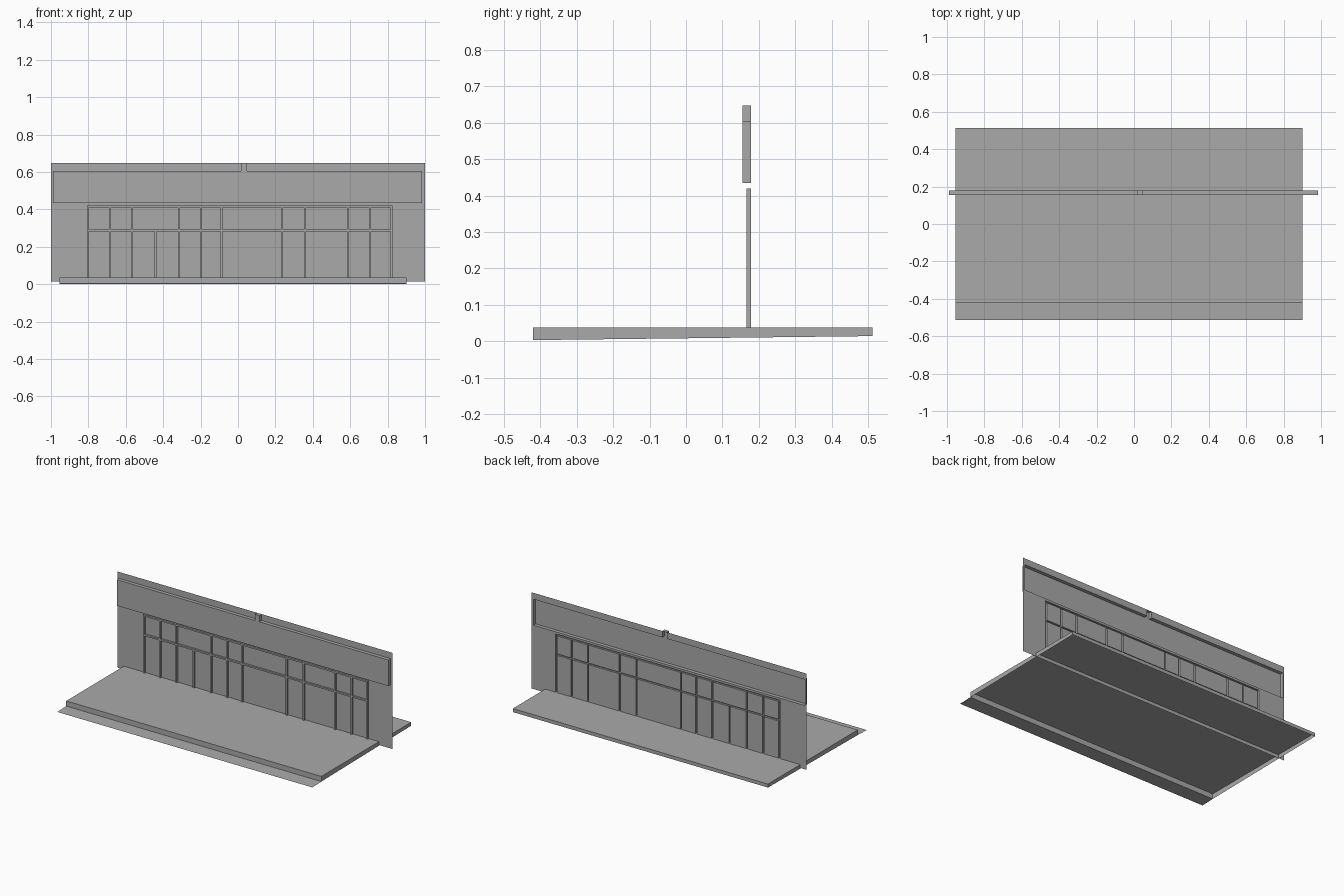
import bpy, bmesh

if "Cube" in bpy.data.objects:
    bpy.data.objects.remove(bpy.data.objects["Cube"])

# One flat grey for the whole model
grey = bpy.data.materials.new("plain_grey")
grey.diffuse_color = (0.40, 0.40, 0.40, 1.0)
grey.use_nodes = True
grey.node_tree.nodes["Principled BSDF"].inputs["Base Color"].default_value = grey.diffuse_color


def add_object(name, bm):
    bmesh.ops.remove_doubles(bm, verts=bm.verts, dist=1e-5)
    mesh = bpy.data.meshes.new(name)
    bm.to_mesh(mesh)
    bm.free()
    mesh.materials.append(grey)
    ob = bpy.data.objects.new(name, mesh)
    bpy.context.collection.objects.link(ob)
    return ob


def face(bm, *points):
    return bm.faces.new([bm.verts.new(p) for p in points])


# Facade: a thin sheet with the fascia and window bars pressed forward
WALL_Y, BAR_Y, FASCIA_Y = 0.178, 0.166, 0.155
BAR = 0.010
Z_SLAB, Z_RAIL, Z_HEAD, Z_TOP = 0.037, 0.282, 0.410, 0.647
Z_FASCIA = (0.434, 0.605)
X_FASCIA = (-0.99, 0.985)
X_TAB = (0.015, 0.048)
MULLIONS = [-0.807, -0.690, -0.572, -0.446, -0.320, -0.203,
            -0.093, 0.230, 0.353, 0.583, 0.701, 0.815]
HALF_MULLION = MULLIONS[3]           # stops at the transom rail


def depth(x, z):
    """Front position of the facade skin at a point."""
    if Z_FASCIA[0] < z < Z_FASCIA[1] and X_FASCIA[0] < x < X_FASCIA[1]:
        return FASCIA_Y
    if z > Z_FASCIA[1] and X_TAB[0] < x < X_TAB[1]:
        return FASCIA_Y
    if Z_SLAB < z < Z_HEAD + BAR and MULLIONS[0] < x < MULLIONS[-1] + BAR:
        if z > Z_HEAD or Z_RAIL < z < Z_RAIL + BAR:
            return BAR_Y
        for m in MULLIONS:
            if m < x < m + BAR and (m != HALF_MULLION or z < Z_RAIL):
                return BAR_Y
    return WALL_Y


xs = sorted([-1, 1, *X_FASCIA, *X_TAB] + MULLIONS + [m + BAR for m in MULLIONS])
zs = [0.015, Z_SLAB, Z_RAIL, Z_RAIL + BAR, Z_HEAD, Z_HEAD + BAR, *Z_FASCIA, Z_TOP]
nx, nz = len(xs) - 1, len(zs) - 1


def cell(i, j):
    if not (0 <= i < nx and 0 <= j < nz):
        return WALL_Y
    return depth((xs[i] + xs[i + 1]) / 2, (zs[j] + zs[j + 1]) / 2)


bm = bmesh.new()
for i in range(nx + 1):
    for j in range(nz + 1):
        d = cell(i, j)
        if i < nx and j < nz:
            x0, x1, z0, z1 = xs[i], xs[i + 1], zs[j], zs[j + 1]
            face(bm, (x0, d, z0), (x1, d, z0), (x1, d, z1), (x0, d, z1))
        # returns between neighbouring cells of different depth
        left, below = cell(i - 1, j), cell(i, j - 1)
        if left != d:
            x, z0, z1 = xs[i], zs[j], zs[j + 1]
            face(bm, (x, left, z0), (x, d, z0), (x, d, z1), (x, left, z1))
        if below != d:
            x0, x1, z = xs[i], xs[i + 1], zs[j]
            face(bm, (x0, below, z), (x1, below, z), (x1, d, z), (x0, d, z))
bmesh.ops.remove_doubles(bm, verts=bm.verts, dist=1e-5)
bmesh.ops.dissolve_limit(bm, angle_limit=0.01, verts=bm.verts, edges=bm.edges)
add_object("facade_wall", bm)

# Floor slab: open underneath, its skirt following the gently sloping ground
X0, X1, Y0, Y1 = -0.955, 0.90, -0.42, 0.513
bm = bmesh.new()
corners = [(X0, Y0, 0.003), (X1, Y0, 0.003), (X1, Y1, 0.014), (X0, Y1, 0.014)]
top = [(x, y, Z_SLAB) for x, y, z in corners]
face(bm, *top)
for k in range(4):
    n = (k + 1) % 4
    face(bm, corners[k], corners[n], top[n], top[k])
add_object("floor_slab", bm)

# Pavement strip in front of the slab
bm = bmesh.new()
face(bm, (X0, -0.513, 0.0), (X1, -0.513, 0.0), corners[1], corners[0])
add_object("front_pavement", bm)
